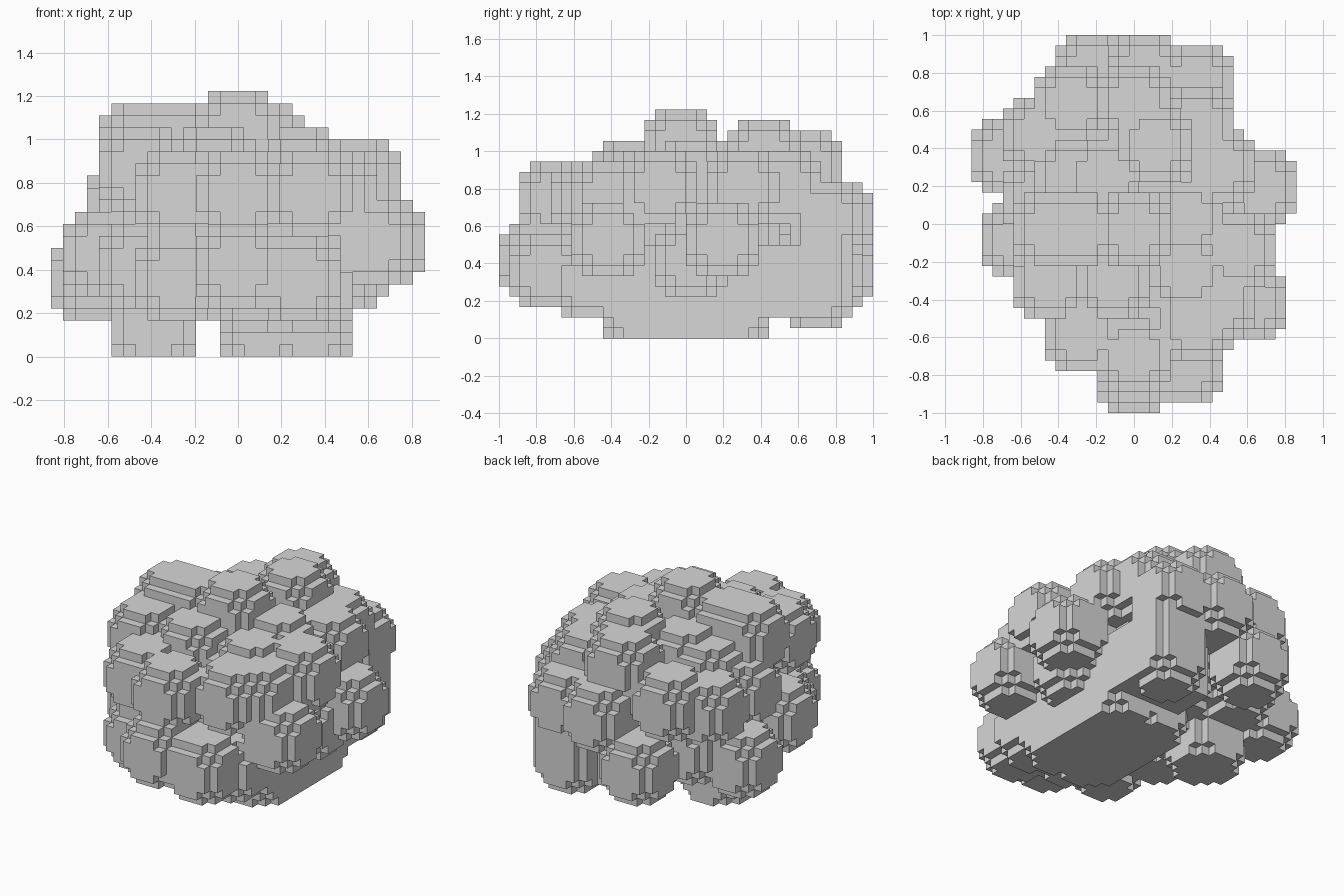
import bpy
import bmesh

if "Cube" in bpy.data.objects:
    bpy.data.objects.remove(bpy.data.objects["Cube"], do_unlink=True)

CELL = 1 / 18                    # edge of one small block
NX, NY, NZ = 31, 36, 22          # blocks along each axis

# Centres of the round clumps, by region
TOP = [(0, -.03, 1.03), (-.44, -.03, .97), (-.25, -.03, .97), (.11, .42, .97),
       (0, .64, .92), (-.44, -.30, .86), (-.11, -.30, .86), (.28, .03, .86),
       (-.17, .25, .86), (-.36, .25, .81), (.28, -.25, .81)]
BACK = [(-.22, .81, .36), (.05, .81, .64), (.33, .75, .64), (.33, .55, .81),
        (-.33, .64, .75), (.33, .69, .25), (-.39, .50, .42), (.33, .69, .40)]
FRONT = [(0, -.81, .42), (.28, -.75, .36), (0, -.69, .75), (.33, -.55, .75),
         (-.28, -.58, .75), (-.28, -.58, .36), (.33, -.53, .31), (.05, -.53, .31),
         (.42, -.42, .75)]
SIDES = [(.67, .20, .53), (.61, -.42, .53), (.56, -.14, .81), (.45, .30, .81),
         (-.67, .36, .36), (-.61, -.08, .47), (-.50, .48, .69), (-.44, -.30, .42),
         (-.50, .14, .69), (.50, .03, .42)]
# Clumps cut off by the ground: one foot, and a long row on the other side
FEET = [(-.39, .17, .14)] + [(x, y, .14) for x in (.11, .33)
                             for y in (-.25, -.08, .08, .25)]


def cell_of(x, y, z):
    return (round((x + NX * CELL / 2) / CELL - .5),
            round((y + 1) / CELL - .5), round(z / CELL - .5))


def add_clump(cells, centre, reach=3, limit=16):
    """Blocky ball, seven blocks across, cut off at the ground."""
    ci, cj, ck = cell_of(*centre)
    span = range(-reach, reach + 1)
    for a in span:
        for b in span:
            for c in span:
                if a * a + b * b + c * c <= limit and ck + c >= 0:
                    cells.add((ci + a, cj + b, ck + c))


def add_where(cells, rule):
    """Add every block whose middle satisfies the rule."""
    for i in range(NX):
        for j in range(NY):
            for k in range(NZ):
                x = (i + .5 - NX / 2) * CELL
                y = (j + .5 - NY / 2) * CELL
                if rule(x, y, (k + .5) * CELL):
                    cells.add((i, j, k))


def block_shell(name, cells, material):
    """Outer skin of a set of blocks."""
    sides = []
    for axis in range(3):
        u, v = (axis + 1) % 3, (axis + 2) % 3
        for sign in (0, 1):
            corners = []
            for a, b in ((0, 0), (1, 0), (1, 1), (0, 1)):
                p = [0, 0, 0]
                p[axis], p[u], p[v] = sign, a, b
                corners.append(p)
            step = [0, 0, 0]
            step[axis] = 2 * sign - 1
            sides.append((step, corners if sign else corners[::-1]))
    bm = bmesh.new()
    verts = {}

    def vert(key):
        if key not in verts:
            i, j, k = key
            verts[key] = bm.verts.new(((i - NX / 2) * CELL,
                                       (j - NY / 2) * CELL, k * CELL))
        return verts[key]

    for cell in sorted(cells):
        for step, corners in sides:
            if tuple(c + s for c, s in zip(cell, step)) not in cells:
                bm.faces.new([vert(tuple(c + o for c, o in zip(cell, p)))
                              for p in corners])
    mesh = bpy.data.meshes.new(name)
    bm.to_mesh(mesh)
    bm.free()
    mesh.materials.append(material)
    obj = bpy.data.objects.new(name, mesh)
    bpy.context.collection.objects.link(obj)
    return obj


# Plain grey
grey = bpy.data.materials.new("plain grey")
grey.use_nodes = True
colour = (.68, .68, .68, 1)
grey.diffuse_color = colour
grey.node_tree.nodes["Principled BSDF"].inputs["Base Color"].default_value = colour

cells = set()
# Clumps all around
for centre in TOP + BACK + FRONT + SIDES + FEET:
    add_clump(cells, centre)
# Solid heart
add_where(cells, lambda x, y, z: (x / .5) ** 2 + (y / .68) ** 2
          + ((z - .55) / .42) ** 2 < 1)
# Straight outer wall above the row of feet
add_where(cells, lambda x, y, z: 0 < x < .53 and -.44 < y < .72 and .11 < z < .5)

block_shell("blocky_foliage", cells, grey)
